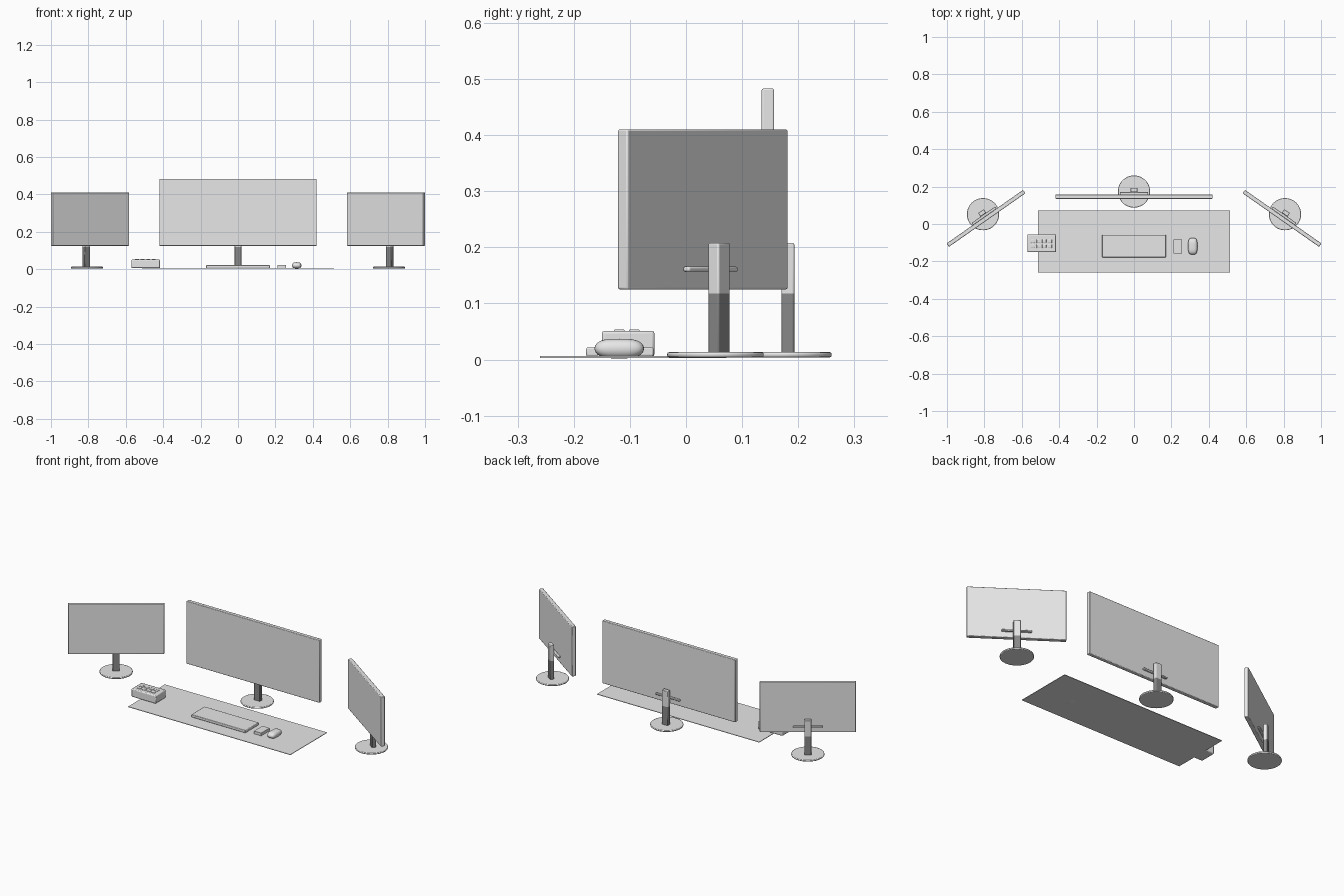
import bpy, bmesh, math
from mathutils import Matrix, Vector

cube = bpy.data.objects.get("Cube")
if cube:
    bpy.data.objects.remove(cube, do_unlink=True)


def material(name, value):
    mat = bpy.data.materials.new(name)
    mat.use_nodes = True
    mat.diffuse_color = (value, value, value, 1)
    mat.node_tree.nodes["Principled BSDF"].inputs["Base Color"].default_value = mat.diffuse_color
    return mat


light_grey = material("light_grey", 0.8)
dark_grey = material("dark_grey", 0.25)


def finish(obj, name, bevel, segments=2):
    obj.name = name
    obj.data.materials.append(light_grey)
    if bevel:
        mod = obj.modifiers.new("rounded_edges", "BEVEL")
        mod.width = bevel
        mod.segments = segments
        mod.limit_method = "ANGLE"
    bpy.ops.object.shade_smooth_by_angle(angle=math.radians(35))
    return obj


def box(name, centre, size, bevel=0.0):
    bpy.ops.mesh.primitive_cube_add(size=1)
    obj = bpy.context.object
    obj.data.transform(Matrix.Diagonal((*size, 1)))
    obj.location = centre
    return finish(obj, name, bevel)


def disc(name, centre, radius, height):
    bpy.ops.mesh.primitive_cylinder_add(vertices=64, radius=radius, depth=height, location=centre)
    return finish(bpy.context.object, name, 0.003)


def darken_below(obj, height):
    # Cut the part level at the given height and colour the lower piece
    cut = height - obj.location.z
    obj.data.materials.append(dark_grey)
    bm = bmesh.new()
    bm.from_mesh(obj.data)
    bmesh.ops.bisect_plane(bm, geom=bm.verts[:] + bm.edges[:] + bm.faces[:],
                           plane_co=(0, 0, cut), plane_no=(0, 0, 1))
    for face in bm.faces:
        face.material_index = int(face.calc_center_median().z < cut)
    bm.to_mesh(obj.data)
    bm.free()


def monitor(name, place, angle, width, top):
    # Screen, cross bar, post and foot, built facing front and then turned
    bottom = 0.125
    post = box(name + "_post", (0, 0.0355, 0.109), (0.037, 0.023, 0.198), 0.003)
    darken_below(post, 0.118)
    parts = [
        post,
        box(name + "_screen", (0, 0, (top + bottom) / 2), (width, 0.022, top - bottom), 0.003),
        box(name + "_cross_bar", (0, 0.017, 0.161), (0.152, 0.014, 0.009), 0.003),
        disc(name + "_foot", (0, 0.0275, 0.0085), 0.086, 0.009),
    ]
    turn = Matrix.Rotation(angle, 4, "Z")
    for part in parts:
        part.location = turn @ part.location + Vector((*place, 0))
        part.rotation_euler.z = angle


# Monitors
monitor("centre_monitor", (0, 0.146), 0, 0.842, 0.483)
for side, sign in (("left", 1), ("right", -1)):
    monitor(side + "_monitor", (sign * 0.7915, 0.03), -sign * math.radians(35), 0.499, 0.41)

# Desk mat with keyboard and a small pad
box("desk_mat", (0, -0.094, 0.0045), (1.026, 0.332, 0.003))
box("keyboard", (0, -0.118, 0.0135), (0.342, 0.12, 0.016), 0.003)
box("small_pad", (0.235, -0.121, 0.013), (0.045, 0.076, 0.018))

# Mouse: domed shell with a squared-off oval outline
bpy.ops.mesh.primitive_uv_sphere_add(segments=40, ring_count=20, radius=1)
mouse = bpy.context.object
for vert in mouse.data.vertices:
    x, y, z = vert.co
    vert.co = (0.025 * math.copysign(abs(x) ** 0.6, x),
               0.044 * math.copysign(abs(y) ** 0.6, y), 0.0175 * z)
mouse.location = (0.314, -0.119, 0.0195)
finish(mouse, "mouse", 0)

# Button box with two rows of four keys
box("button_box", (-0.493, -0.103, 0.028), (0.154, 0.094, 0.046), 0.005)
for row in range(2):
    for col in range(4):
        box("button_key", (-0.54 + col * 0.03, -0.119 + row * 0.027, 0.0505),
            (0.022, 0.019, 0.006), 0.002)
